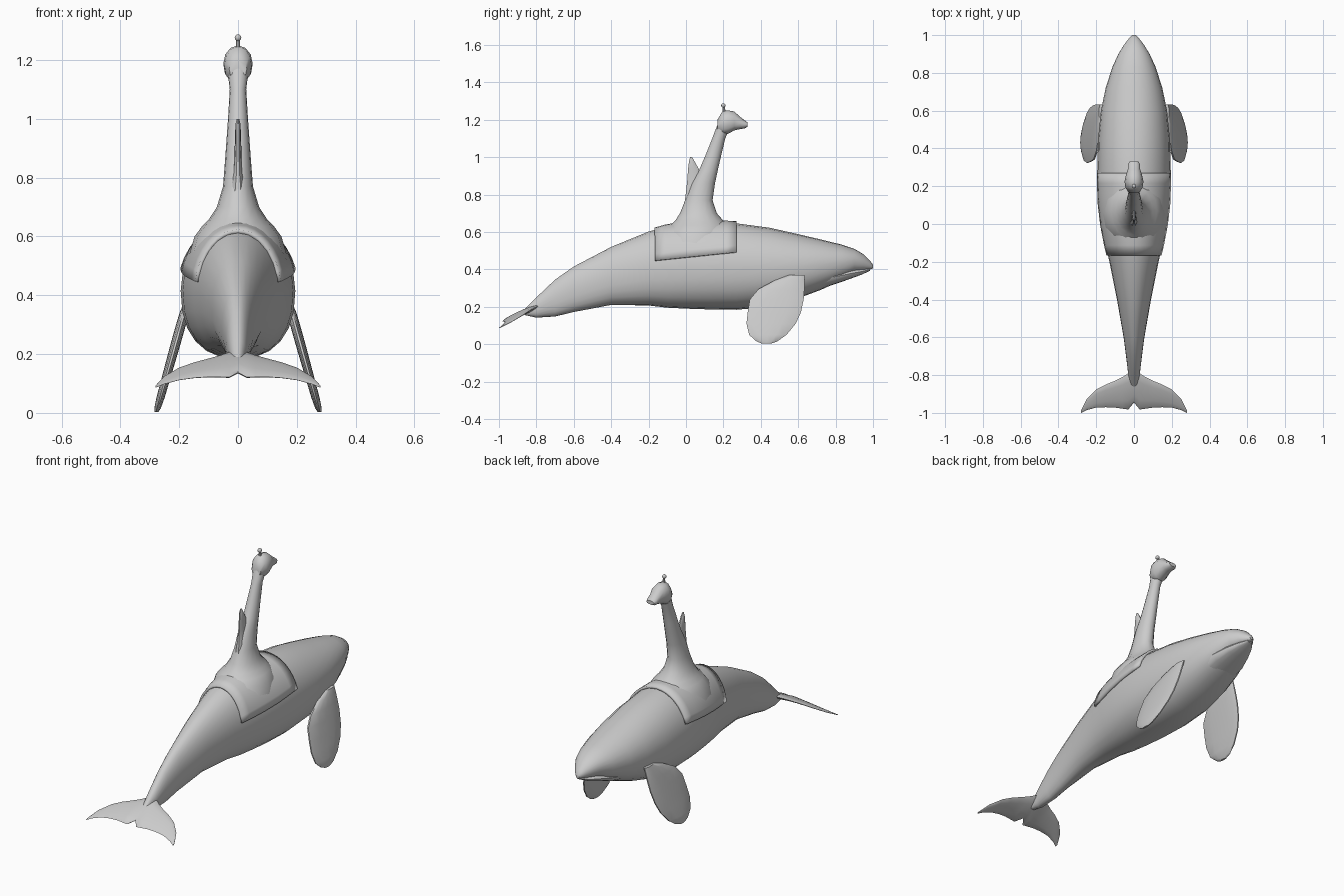
import bpy, bmesh
from math import sin, cos, pi, asin, radians

if "Cube" in bpy.data.objects:
    bpy.data.objects.remove(bpy.data.objects["Cube"])


def finish(name, bm, angle=40):
    bmesh.ops.recalc_face_normals(bm, faces=bm.faces)
    me = bpy.data.meshes.new(name)
    bm.to_mesh(me)
    bm.free()
    me.shade_smooth()
    me.set_sharp_from_angle(angle=radians(angle))
    ob = bpy.data.objects.new(name, me)
    bpy.context.collection.objects.link(ob)
    return ob


def loft(name, rings, closed=True, angle=40):
    """Skin a list of equal-length point rings."""
    bm = bmesh.new()
    vs = [[bm.verts.new(p) for p in r] for r in rings]
    n = len(vs[0])
    for a, b in zip(vs, vs[1:]):
        for i in range(n if closed else n - 1):
            j = (i + 1) % n
            bm.faces.new((a[i], a[j], b[j], b[i]))
    if closed:
        bm.faces.new(vs[0])
        bm.faces.new(vs[-1])
    return finish(name, bm, angle)


def power(v, e):
    return abs(v) ** e * (1 if v >= 0 else -1)


def section(y, hw, z0, z1, a, grow=1.0):
    """Point on an upright cross-section, fuller below than above."""
    e = 1.0 if sin(a) > 0 else 0.86
    return (hw * grow * power(cos(a), e), y,
            (z0 + z1) / 2 + (z1 - z0) / 2 * grow * power(sin(a), e))


def angles(n):
    return [2 * pi * i / n for i in range(n)]


def upright(name, rows, n, angle=40):
    return loft(name, [[section(*r, a) for a in angles(n)] for r in rows], angle=angle)


def lerp(rows, t):
    for a, b in zip(rows, rows[1:]):
        if a[0] <= t <= b[0]:
            k = (t - a[0]) / (b[0] - a[0])
            return [u + (v - u) * k for u, v in zip(a, b)]


# Whale body: y, half width, bottom, top
BODY = [(-.86, .018, .155, .19), (-.8, .03, .142, .25), (-.7, .042, .148, .345),
        (-.6, .055, .172, .415), (-.4, .09, .21, .52), (-.2, .13, .207, .602),
        (-.1, .153, .195, .63), (0, .172, .19, .645), (.12, .188, .186, .65),
        (.27, .195, .184, .646), (.45, .19, .2, .622), (.6, .175, .245, .588),
        (.72, .15, .29, .56), (.83, .115, .34, .533), (.9, .083, .382, .51),
        (.95, .052, .392, .48), (.985, .025, .4, .445), (1.0, .01, .405, .425)]
upright("whale_body", BODY, 24)

# Lower jaw tucked under the mouth line
upright("lower_jaw", [(.7, .11, .29, .4), (.8, .105, .322, .4), (.88, .078, .35, .405),
                      (.94, .05, .372, .405), (.985, .018, .393, .405)], 16)

# Saddle blanket wrapped over the back
rows = []
for k in range(9):
    y = -.165 + .435 * k / 8
    _, hw, z0, z1 = lerp(BODY, y)
    hem = .445 + .045 * k / 8
    a0 = asin((hem - (z0 + z1) / 2) / ((z1 - z0) / 2))
    rows.append([section(y, hw, z0, z1, a0 + (pi - 2 * a0) * i / 16, 1.02)
                 for i in range(17)])
saddle = loft("saddle_blanket", rows, closed=False)
mod = saddle.modifiers.new("thickness", 'SOLIDIFY')
mod.thickness = .016
mod.offset = 0

# Giraffe neck with flared base: z, back y, front y, half width
NECK = [(.54, -.14, .25, .165), (.6, -.115, .24, .148), (.635, -.085, .225, .122),
        (.66, -.058, .2, .098), (.7, -.032, .165, .072), (.77, -.004, .142, .051),
        (.86, .03, .155, .044), (.93, .07, .17, .039), (1.0, .1, .186, .034),
        (1.1, .14, .21, .028), (1.16, .163, .235, .035), (1.2, .18, .24, .04)]
loft("long_neck", [[(hw * cos(a), (b + f) / 2 + (f - b) / 2 * sin(a), z)
                    for a in angles(16)] for z, b, f, hw in NECK])

# Giraffe head
upright("giraffe_head", [(.168, .03, 1.14, 1.2), (.195, .046, 1.12, 1.246),
                         (.225, .05, 1.125, 1.25), (.258, .043, 1.143, 1.244),
                         (.29, .033, 1.15, 1.215), (.315, .032, 1.154, 1.196),
                         (.33, .024, 1.163, 1.185)], 12, 50)

# Horn with round tip
bm = bmesh.new()
bmesh.ops.create_cone(bm, segments=8, radius1=.008, radius2=.006, depth=.05, cap_ends=True)
bmesh.ops.translate(bm, verts=bm.verts, vec=(0, .203, 1.25))
tip = bmesh.ops.create_uvsphere(bm, u_segments=10, v_segments=6, radius=.012)["verts"]
bmesh.ops.translate(bm, verts=tip, vec=(0, .2, 1.276))
finish("horn", bm)

# Dorsal fin behind the neck: z, back y, front y, half thickness
FIN = [(.74, -.012, .06, .035), (.82, -.001, .08, .016), (.88, .005, .09, .012),
       (.94, .01, .068, .01), (.98, .016, .045, .009), (1.0, .022, .033, .004)]
loft("dorsal_fin", [[(t * cos(a), (b + f) / 2 + (f - b) / 2 * sin(a), z)
                     for a in angles(10)] for z, b, f, t in FIN])

# Side flippers: z, trailing y, leading y, half thickness
FLIP = [(.37, .55, .635, .012), (.34, .47, .636, .016), (.295, .385, .636, .017),
        (.24, .338, .633, .017), (.17, .326, .618, .016), (.11, .32, .59, .015),
        (.05, .335, .54, .014), (.015, .375, .49, .011), (.003, .405, .455, .006)]
for side, name in ((1, "right_flipper"), (-1, "left_flipper")):
    loft(name, [[(side * (.18 + (.35 - z) * .28 + t * cos(a)),
                  (b + f) / 2 + (f - b) / 2 * sin(a), z)
                 for a in angles(14)] for z, b, f, t in FLIP])

# Tail fluke: x, trailing y, leading y, half thickness
HALF = [(0, -.945, -.78, .016), (.03, -.982, -.79, .016), (.06, -.978, -.81, .013),
        (.1, -.972, -.83, .011), (.15, -.97, -.85, .009), (.2, -.972, -.876, .007),
        (.25, -.985, -.925, .005), (.28, -1.0, -.985, .002)]
FLUKE = [(-x, b, f, t) for x, b, f, t in HALF[:0:-1]] + HALF
rings = []
for x, b, f, t in FLUKE:
    ring = []
    for a in angles(12):
        y = (b + f) / 2 + (f - b) / 2 * cos(a)
        ring.append((x, y, .2 - .43 * (-.8 - y) - .35 * x * x + t * sin(a)))
    rings.append(ring)
loft("tail_fluke", rings)
